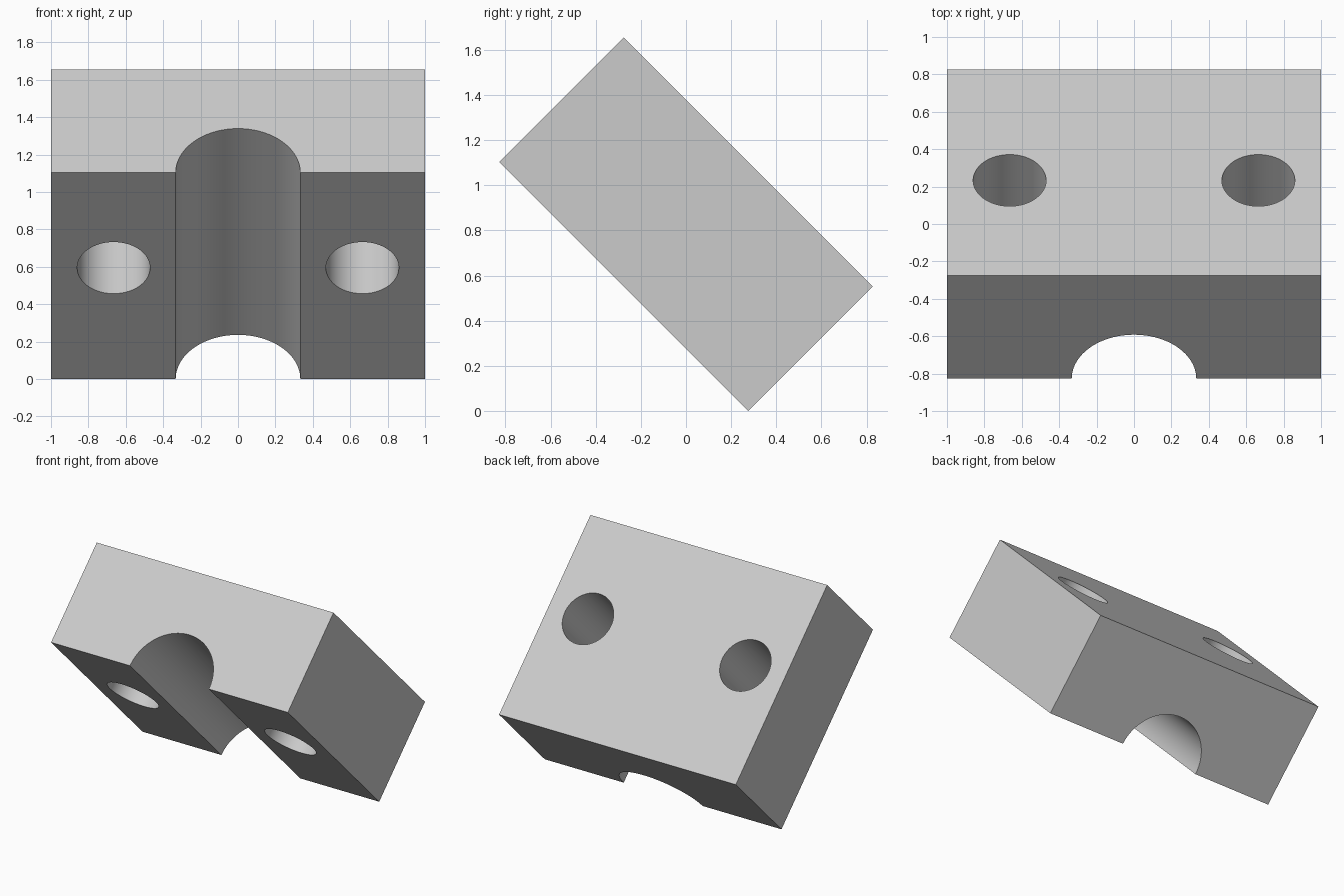
import bpy
from math import radians
from mathutils import Matrix

cube = bpy.data.objects.get("Cube")
if cube:
    bpy.data.objects.remove(cube, do_unlink=True)

LENGTH, THICK = 1.56, 0.78
TILT = Matrix.Translation((0, 0, 0.8275)) @ Matrix.Rotation(radians(-45), 4, "X")

grey = bpy.data.materials.new("light grey")
grey.use_nodes = True
grey.diffuse_color = (0.6, 0.6, 0.6, 1)
grey.node_tree.nodes["Principled BSDF"].inputs["Base Color"].default_value = (0.6, 0.6, 0.6, 1)


def cylinder_cutter(name, radius, location, rotation=(0, 0, 0)):
    bpy.ops.mesh.primitive_cylinder_add(vertices=96, radius=radius, depth=3,
                                        location=location, rotation=rotation)
    cutter = bpy.context.object
    cutter.name = name
    cutter.hide_render = True
    return cutter


# Solid clamp block
bpy.ops.mesh.primitive_cube_add(size=1)
block = bpy.context.object
block.name = "clamp_block"
block.data.transform(Matrix.Diagonal((2, LENGTH, THICK, 1)))
block.data.materials.append(grey)

# Half-round channel along the underside, and two bolt holes through it
cutters = [cylinder_cutter("channel_cutter", 0.333, (0, 0, -THICK / 2), (radians(90), 0, 0))]
for side, label in ((1, "left"), (-1, "right")):
    cutters.append(cylinder_cutter(label + "_bolt_hole_cutter", 0.195, (side * 0.665, -0.06, 0)))

bpy.ops.object.select_all(action="DESELECT")
block.select_set(True)
bpy.context.view_layer.objects.active = block
for cutter in cutters:
    cut = block.modifiers.new(cutter.name, "BOOLEAN")
    cut.operation = "DIFFERENCE"
    cut.solver = "EXACT"
    cut.object = cutter
    bpy.ops.object.modifier_apply(modifier=cut.name)
for cutter in cutters:
    bpy.data.objects.remove(cutter, do_unlink=True)

# Smooth bores, sharp edges, then tip the block onto its long lower edge
bpy.ops.object.shade_smooth_by_angle(angle=radians(30))
block.matrix_world = TILT
